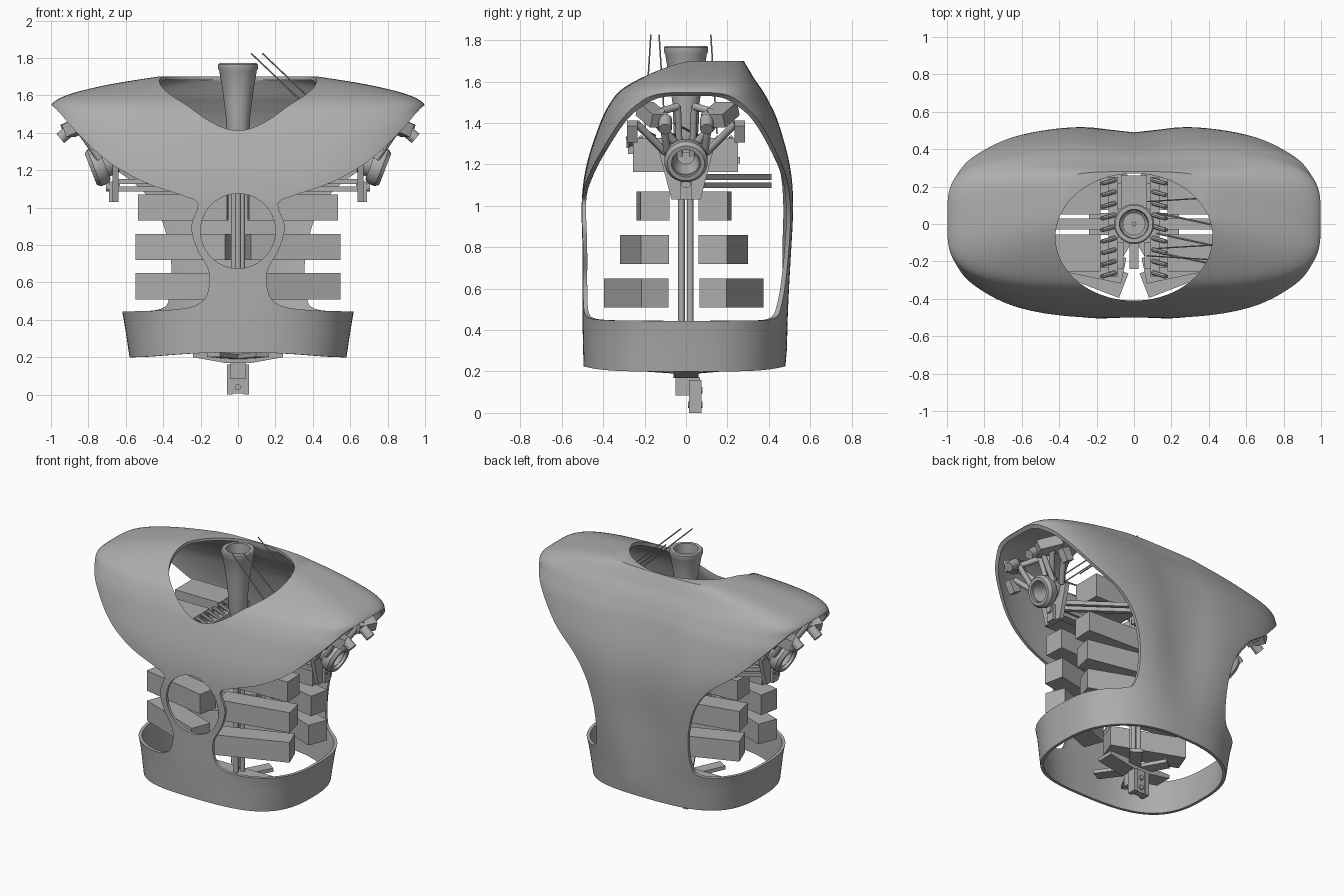
import bpy, bmesh, math
from mathutils import Vector, Matrix

if "Cube" in bpy.data.objects:
    bpy.data.objects.remove(bpy.data.objects["Cube"])

grey = bpy.data.materials.new("plain grey")
grey.use_nodes = True
COLOUR = (0.42, 0.42, 0.42, 1)
grey.diffuse_color = COLOUR
grey.node_tree.nodes["Principled BSDF"].inputs["Base Color"].default_value = COLOUR


def finish(name, bm, smooth=False):
    bmesh.ops.recalc_face_normals(bm, faces=bm.faces)
    if bm.calc_volume(signed=True) < 0:
        bmesh.ops.reverse_faces(bm, faces=bm.faces)
    me = bpy.data.meshes.new(name)
    bm.to_mesh(me)
    bm.free()
    me.materials.append(grey)
    ob = bpy.data.objects.new(name, me)
    bpy.context.collection.objects.link(ob)
    if smooth:
        smooth_by_angle(ob)
    return ob


def smooth_by_angle(ob):
    bpy.ops.object.select_all(action="DESELECT")
    ob.select_set(True)
    bpy.context.view_layer.objects.active = ob
    bpy.ops.object.shade_smooth_by_angle(angle=math.radians(35))


def bridge(bm, low, high):
    for i in range(len(low)):
        k = (i + 1) % len(low)
        bm.faces.new((low[i], low[k], high[k], high[i]))


def box(name, a, b, wide, high):
    """Box running from point a to point b."""
    a, b = Vector(a), Vector(b)
    d = (b - a).normalized()
    ref = Vector((0, 0, 1)) if abs(d.z) < 0.9 else Vector((0, 1, 0))
    side = ref.cross(d).normalized()
    up = d.cross(side)
    m = Matrix((d * (b - a).length, side * wide, up * high)).transposed().to_4x4()
    bm = bmesh.new()
    bmesh.ops.create_cube(bm, size=1, matrix=Matrix.Translation((a + b) / 2) @ m)
    return finish(name, bm)


def rod(name, a, b, r, sides=12):
    a, b = Vector(a), Vector(b)
    turn = (b - a).to_track_quat("Z", "Y").to_matrix().to_4x4()
    bm = bmesh.new()
    bmesh.ops.create_cone(bm, cap_ends=True, segments=sides, radius1=r, radius2=r,
                          depth=(b - a).length, matrix=Matrix.Translation((a + b) / 2) @ turn)
    return finish(name, bm, True)


def lathe(name, profile, place=Matrix(), sides=40):
    """Closed (radius, height) profile spun round z, then placed."""
    bm = bmesh.new()
    rings = [[bm.verts.new(place @ Vector((r * math.cos(t), r * math.sin(t), z)))
              for t in (math.tau * i / sides for i in range(sides))] for r, z in profile]
    for low, high in zip(rings, rings[1:] + rings[:1]):
        bridge(bm, low, high)
    return finish(name, bm, True)


def prism(name, outline, start, push):
    bm = bmesh.new()
    near = [bm.verts.new(Vector(p) + Vector(start)) for p in outline]
    far = [bm.verts.new(v.co + Vector(push)) for v in near]
    bridge(bm, near, far)
    bm.faces.new(near)
    bm.faces.new(far)
    return finish(name, bm)


def spline(keys, steps):
    """Catmull-Rom through tuples of any length."""
    pts = [Vector(k) for k in keys]
    out = []
    for i in range(len(pts) - 1):
        p0, p1, p2, p3 = pts[max(i - 1, 0)], pts[i], pts[i + 1], pts[min(i + 2, len(pts) - 1)]
        for s in range(steps):
            t = s / steps
            out.append(p1 + (p2 - p0) * (t / 2) + (p0 * 2 - p1 * 5 + p2 * 4 - p3) * (t * t / 2)
                       + (p1 * 3 - p0 - p2 * 3 + p3) * (t ** 3 / 2))
    return out + [pts[-1]]


def clamp(v):
    return min(max(v, 0), 1)


# Torso shell: rounded sections given as height, half width, front y, back y
SECTIONS = [(0.2, 0.58, -0.495, 0.48), (0.45, 0.62, -0.5, 0.5), (0.7, 0.68, -0.5, 0.515),
            (1.0, 0.8, -0.505, 0.525), (1.2, 0.92, -0.48, 0.505), (1.4, 0.995, -0.415, 0.45),
            (1.5, 1.0, -0.365, 0.405), (1.56, 0.99, -0.315, 0.37), (1.61, 0.89, -0.235, 0.335),
            (1.66, 0.68, -0.13, 0.305), (1.7, 0.43, -0.03, 0.28)]
SIDES = 128


def shell_skin(bm, inset):
    """One closed-top skin of the shell; returns its bottom ring."""
    rings = []
    for row in spline(SECTIONS, 5):
        z, rx, yf, yb = row
        power = 2 / (2.6 + 1.1 * clamp((z - 0.4) / 0.8))
        drop = 0.9 * inset * clamp((z - 1.4) / 0.15)
        ring = []
        for i in range(SIDES):
            c, s = math.cos(math.tau * i / SIDES), math.sin(math.tau * i / SIDES)
            x = (rx - inset) * math.copysign(abs(c) ** power, c)
            y = (yf + yb) / 2 + ((yb - yf) / 2 - inset) * math.copysign(abs(s) ** power, s)
            lift = 0.025 * clamp((0.45 - z) / 0.25) * s ** 4  # hem rises front and back
            if s > 0:  # groove down the spine
                y -= 0.035 * math.exp(-(x / 0.18) ** 2) * clamp((z - 0.3) / 0.5) * clamp((1.7 - z) / 0.3)
            ring.append(bm.verts.new((x, y, z + lift - drop)))
        rings.append(ring)
    for low, high in zip(rings, rings[1:]):
        bridge(bm, low, high)
    bm.faces.new(rings[-1])
    return rings[0]


bm = bmesh.new()
bridge(bm, shell_skin(bm, 0), shell_skin(bm, 0.02))
shell = finish("torso_shell", bm)

# Openings: arm cuts (front and back outlines), neck and chest
FRONT = [(1.15, 1.6), (1, 1.55), (0.87, 1.41), (0.7, 1.25), (0.5, 1.135), (0.3, 1.065),
         (0.215, 1.02), (0.25, 0.9), (0.22, 0.78), (0.16, 0.67), (0.155, 0.58),
         (0.19, 0.5), (0.3, 0.46), (0.6, 0.445), (1.15, 0.445)]
BACK = [(1.15, 1.6), (1, 1.55), (0.87, 1.41), (0.7, 1.24), (0.52, 1.1), (0.42, 0.96),
        (0.37, 0.8), (0.355, 0.65), (0.365, 0.53), (0.41, 0.46), (0.6, 0.445), (1.15, 0.445)]
cutters = []
for side in (-1, 1):
    for outline, depth in ((FRONT, -1), (BACK, 1)):
        path = [(side * p[0], 0, p[1]) for p in spline(outline, 5)]
        cutters.append(prism("arm_cutter", path, (0, 0.03, 0), (0, depth, 0)))
oval = [(0.42 * math.cos(t), 0.34 * math.sin(t), 0) for t in (math.tau * i / 72 for i in range(72))]
cutters.append(prism("neck_cutter", oval, (0, -0.07, 1.3), (0, 0, 0.7)))
disc = [(0.2 * math.cos(t), 0, 0.2 * math.sin(t)) for t in (math.tau * i / 56 for i in range(56))]
cutters.append(prism("chest_cutter", disc, (0, -1, 0.875), (0, 0.7, 0)))
for cutter in cutters:
    cutter.hide_render = True
    cut = shell.modifiers.new("opening", "BOOLEAN")
    cut.operation, cut.solver, cut.object = "DIFFERENCE", "EXACT", cutter
bpy.context.view_layer.objects.active = shell
for name in [m.name for m in shell.modifiers]:
    bpy.ops.object.modifier_apply(modifier=name)
for cutter in cutters:
    bpy.data.objects.remove(cutter)
smooth_by_angle(shell)

# Neck socket and spine
lathe("neck", [(0.045, 1.3), (0.06, 1.36), (0.066, 1.5), (0.082, 1.62), (0.1, 1.73), (0.107, 1.745),
               (0.107, 1.765), (0.1, 1.772), (0.078, 1.772), (0.072, 1.65), (0.06, 1.64), (0.01, 1.64)])
for x, y in ((-0.022, 0.02), (0.022, 0.02), (0, -0.022)):
    rod("spine_rod", (x, y, 0.2), (x, y, 1.38), 0.016)
box("spine_cap", (0, -0.24, 1.2), (0, 0.08, 1.2), 0.05, 0.05)
box("upper_spine_plate", (0, 0.06, 1.22), (0, 0.26, 1.22), 0.14, 0.03)

# Hip mount: wedge, short arms and pin block
prism("hip_wedge", [(-0.24, 0, 0.225), (0.24, 0, 0.225), (0.24, 0, 0.2), (0.06, 0, 0.168),
                    (-0.06, 0, 0.168), (-0.24, 0, 0.2)], (0, -0.06, 0), (0, 0.12, 0))
for s in (-1, 1):
    for y in (-0.22, 0.18):
        box("hip_arm", (0, 0, 0.2), (0.13 * s, y, 0.215), 0.08, 0.025)
    box("pin_cheek", (0.045 * s, 0.045, 0.0), (0.045 * s, 0.045, 0.16), 0.03, 0.06)
box("pin_core", (0, 0.045, 0.005), (0, 0.045, 0.17), 0.07, 0.045)
box("pin_block", (0, -0.01, 0.085), (0, -0.01, 0.2), 0.08, 0.08)
for z in (0.04, 0.11):
    rod("pin_bolt", (0, 0.01, z), (0, 0.08, z), 0.016)

for s in (-1, 1):
    # Rib blocks: rows splay further apart towards the bottom
    for z, slant, tip in ((1.0, 0.02, 0.533), (0.79, 0.1, 0.535), (0.58, 0.18, 0.523)):
        for face, mid in ((-1, -0.15), (1, 0.13)):
            box("rib_block", (0.055 * s, mid + face * slant, z), (tip * s, mid, z), 0.14, 0.14)
    for y in (-0.155, 0.15):
        box("top_rib_block", (0.18 * s, y, 1.245), (0.52 * s, y, 1.245), 0.2, 0.165)

    # Hooked rails beside the neck
    box("hook_rail", (0.11 * s, -0.28, 1.27), (0.11 * s, 0.25, 1.27), 0.05, 0.04)
    for i in range(9):
        y = -0.26 + i * 0.062
        rod("hook", (0.1 * s, y, 1.29), (0.17 * s, y - 0.02, 1.33), 0.012, sides=8)
        rod("hook_tip", (0.17 * s, y - 0.02, 1.33), (0.175 * s, y - 0.02, 1.28), 0.008, sides=8)

    # Collar beams
    for z in (1.1, 1.14):
        box("collar_beam", (0.08 * s, 0.0, z), (0.65 * s, 0.0, z), 0.06, 0.028)
        box("rear_beam", (0.2 * s, 0.4, z), (0.64 * s, 0.08, z), 0.03, 0.028)

    # Shoulder bracket and tilted ring joint
    prism("shoulder_bracket", [(0, -0.07, 1.03), (0, 0.07, 1.03), (0, 0.13, 1.26), (0, -0.13, 1.26)],
          (0.64 * s, 0, 0), (0.03 * s, 0, 0))
    box("bracket_foot", (0.665 * s, 0, 1.03), (0.665 * s, 0, 1.14), 0.05, 0.06)
    rod("bracket_bolt", (0.63 * s, 0, 1.11), (0.705 * s, 0, 1.11), 0.025)
    axis = Vector((0.93 * s, 0, -0.36))
    place = Matrix.Translation((0.75 * s, 0, 1.22)) @ axis.to_track_quat("Z", "Y").to_matrix().to_4x4()
    lathe("shoulder_ring", [(0.07, -0.04), (0.09, -0.04), (0.105, -0.015), (0.105, 0.02),
                            (0.09, 0.04), (0.07, 0.04)], place, 32)
    lathe("ring_socket", [(0.04, -0.1), (0.07, -0.1), (0.078, 0.02), (0.065, 0.02)], place, 24)

    # Struts and actuators above the joint
    for f, size in ((-1, 0.085), (1, 0.12)):
        rod("strut", (0.72 * s, 0.05 * f, 1.3), (0.84 * s, 0.2 * f, 1.47), 0.02)
        rod("strut", (0.74 * s, 0.09 * f, 1.26), (0.88 * s, 0.12 * f, 1.46), 0.018)
        rod("strut", (0.68 * s, 0.1 * f, 1.26), (0.78 * s, 0.24 * f, 1.4), 0.018)
        rod("inner_strut", (0.66 * s, 0.03 * f, 1.24), (0.74 * s, 0.04 * f, 1.48), 0.016)
        rod("top_strut", (0.74 * s, 0.04 * f, 1.48), (0.84 * s, 0.18 * f, 1.44), 0.018)
        box("actuator", (0.78 * s, 0.2 * f, 1.47), (0.91 * s, 0.13 * f, 1.41), size, 0.07)
        rod("actuator_pin", (0.89 * s, 0.1 * f, 1.42), (0.95 * s, 0.1 * f, 1.37), 0.032)
        box("outer_link", (0.76 * s, 0.26 * f, 1.32), (0.8 * s, 0.26 * f, 1.4), 0.05, 0.06)

# Tension wires leaning out of the neck opening on one side
for x, y, end in ((0.07, -0.17, -0.2), (0.13, -0.13, -0.1), (0.07, 0.12, 0.15)):
    rod("tension_wire", (x, y, 1.825), (x + 0.5, end, 1.35), 0.004, sides=6)
for y in (-0.15, -0.05, 0.06):
    rod("side_wire", (0.12, y, 1.34), (0.68, y - 0.12, 1.4), 0.006, sides=6)
